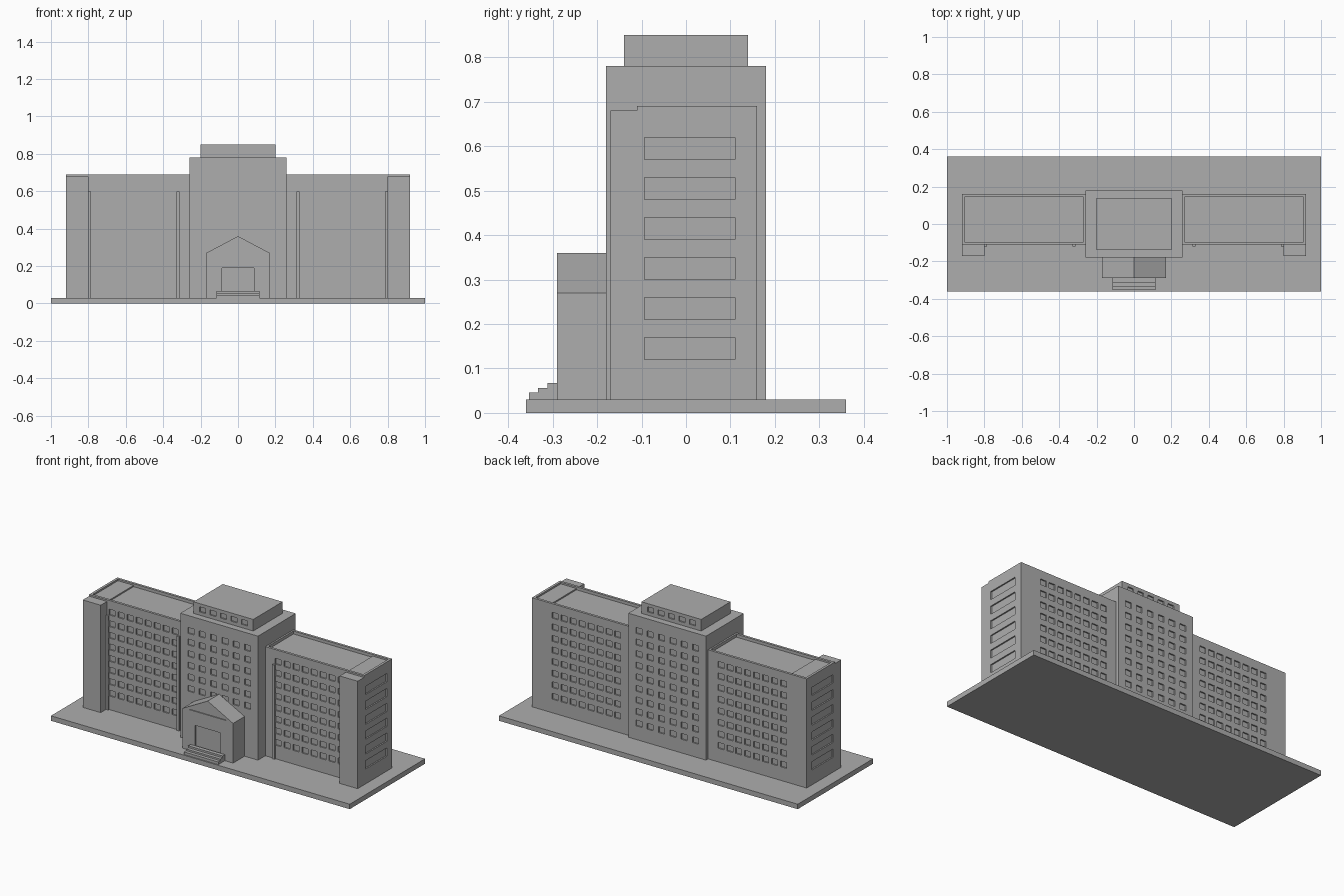
import bpy, bmesh
from mathutils import Matrix, Vector

if "Cube" in bpy.data.objects:
    bpy.data.objects.remove(bpy.data.objects["Cube"])

grey = bpy.data.materials.new("concrete_grey")
grey.use_nodes = True
colour = (0.42, 0.42, 0.42, 1)
grey.diffuse_color = colour
grey.node_tree.nodes["Principled BSDF"].inputs["Base Color"].default_value = colour

DEPTH = 0.008  # how far windows are set into the walls


def make_object(name, bm):
    mesh = bpy.data.meshes.new(name)
    bmesh.ops.recalc_face_normals(bm, faces=bm.faces[:])
    bm.to_mesh(mesh)
    bm.free()
    mesh.materials.append(grey)
    ob = bpy.data.objects.new(name, mesh)
    bpy.context.scene.collection.objects.link(ob)
    return ob


def boxes(name, spans):
    """One object of boxes, each given as (x range, y range, z range)."""
    bm = bmesh.new()
    for span in spans:
        size = Vector([b - a for a, b in span])
        mid = Vector([(a + b) / 2 for a, b in span])
        bmesh.ops.create_cube(bm, size=1, matrix=Matrix.LocRotScale(mid, None, size))
    return make_object(name, bm)


def prism(name, profile, y0, y1):
    """Profile of (x, z) points extruded along y."""
    bm = bmesh.new()
    face = bm.faces.new([bm.verts.new((x, y0, z)) for x, z in profile])
    grown = bmesh.ops.extrude_face_region(bm, geom=[face])["geom"]
    moved = [g for g in grown if isinstance(g, bmesh.types.BMVert)]
    bmesh.ops.translate(bm, verts=moved, vec=(0, y1 - y0, 0))
    # the extrusion may keep or drop the starting face, so cap any open end
    bmesh.ops.holes_fill(bm, edges=[e for e in bm.edges if e.is_boundary])
    return make_object(name, bm)


def cut(ob, cutter):
    """Carve the cutter out of the object and drop the cutter."""
    cutter.hide_render = True
    mod = ob.modifiers.new("cut", "BOOLEAN")
    mod.operation = "DIFFERENCE"
    mod.solver = "EXACT"
    mod.object = cutter
    graph = bpy.context.evaluated_depsgraph_get()
    mesh = bpy.data.meshes.new_from_object(ob.evaluated_get(graph))
    ob.modifiers.clear()
    ob.data = mesh
    bpy.data.objects.remove(cutter)


def around(centre, size):
    return (centre - size / 2, centre + size / 2)


def window_grid(columns, rows, wall_y, width=0.04, height=0.035):
    return [(around(x, width), around(wall_y, 2 * DEPTH), around(z, height))
            for x in columns for z in rows]


def series(start, step, count):
    return [start + step * i for i in range(count)]


def mirrored(spans, side):
    return [(tuple(sorted((side * s[0][0], side * s[0][1]))), s[1], s[2]) for s in spans]


# Ground slab
boxes("ground_slab", [((-1, 1), (-0.36, 0.36), (0, 0.03))])

# Central tower with windows front and back
tower = boxes("central_tower", [((-0.26, 0.26), (-0.18, 0.18), (0.03, 0.78))])
columns = series(-0.19, 0.076, 6)
cut(tower, boxes("tower_cutter",
                 window_grid(columns, series(0.34, 0.07, 6), -0.18)
                 + window_grid(columns, series(0.13, 0.07, 9), 0.18)))

# Penthouse with a row of small windows
penthouse = boxes("penthouse", [((-0.2, 0.2), (-0.14, 0.14), (0.78, 0.85))])
columns = series(-0.14, 0.07, 5)
cut(penthouse, boxes("penthouse_cutter",
                     window_grid(columns, [0.815], -0.14, height=0.03)
                     + window_grid(columns, [0.815], 0.14, height=0.03)))

# Wings, end pylons and pilasters, mirrored
for label, side in (("left", 1), ("right", -1)):
    wing = boxes(label + "_wing", mirrored([((0.25, 0.92), (-0.11, 0.16), (0.03, 0.69))], side))
    columns = series(0.345, 0.06, 8)
    rows = series(0.13, 0.07, 8)
    holes = window_grid(columns, rows, -0.11) + window_grid(columns, rows, 0.16)
    # long end windows and sunken roof
    holes += [((0.92 - DEPTH, 0.93), (-0.093, 0.11), (z, z + 0.05)) for z in series(0.12, 0.09, 6)]
    holes.append(((0.27, 0.905), (-0.095, 0.145), (0.672, 0.72)))
    cut(wing, boxes("wing_cutter", mirrored(holes, side)))
    boxes(label + "_roof_step", mirrored([((0.80, 0.905), (-0.095, 0.145), (0.665, 0.68))], side))
    boxes(label + "_end_pylon", mirrored([((0.80, 0.92), (-0.17, -0.11), (0.03, 0.68))], side))
    boxes(label + "_pilasters", mirrored(
        [(around(x, 0.015), (-0.12, -0.11), (0.03, 0.60)) for x in (0.32, 0.7925)], side))

# Entrance porch with recessed doorway and pediment
porch = prism("entrance_porch",
              [(-0.17, 0.03), (0.17, 0.03), (0.17, 0.27), (0, 0.36), (-0.17, 0.27)], -0.29, -0.18)
cut(porch, boxes("door_cutter", [((-0.085, 0.085), (-0.30, -0.278), (0.02, 0.19))]))
cut(porch, prism("pediment_cutter", [(-0.125, 0.275), (0.125, 0.275), (0, 0.34)], -0.30, -0.284))

# Entrance steps
boxes("entrance_steps", [((-0.115, 0.115), (y, -0.288), (0.03, z))
                         for y, z in ((-0.353, 0.046), (-0.333, 0.056), (-0.312, 0.067))])
